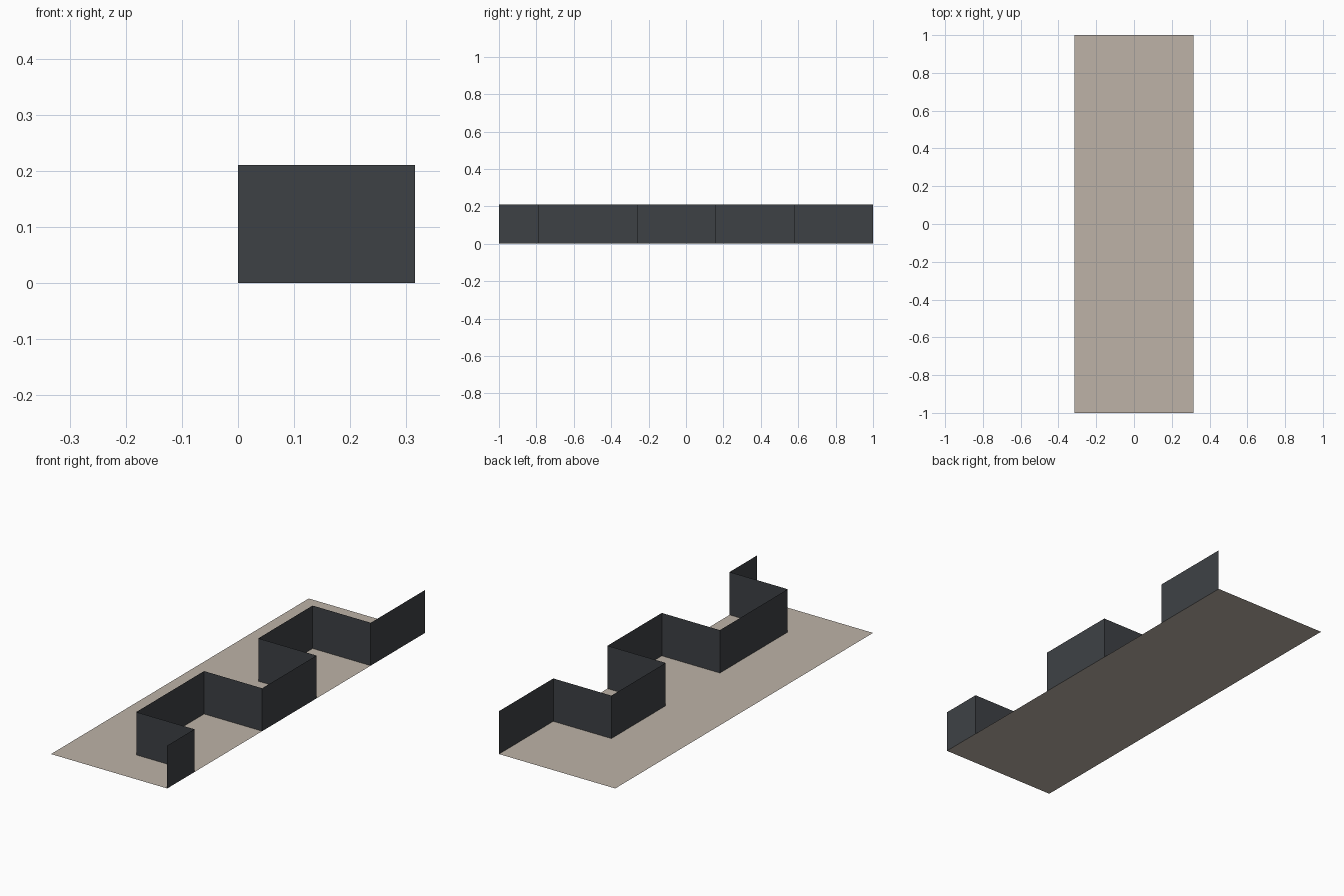
import bpy, bmesh

if "Cube" in bpy.data.objects:
    bpy.data.objects.remove(bpy.data.objects["Cube"])

U = 2 / 9.5          # layout module
X = 1.5 * U          # half width of the floor
H = U                # wall height


def material(name, rgb):
    m = bpy.data.materials.new(name)
    m.diffuse_color = (*rgb, 1)
    m.use_nodes = True
    m.node_tree.nodes["Principled BSDF"].inputs["Base Color"].default_value = m.diffuse_color
    return m


def finish(bm, name, mat):
    mesh = bpy.data.meshes.new(name)
    bm.to_mesh(mesh)
    bm.free()
    mesh.materials.append(mat)
    ob = bpy.data.objects.new(name, mesh)
    bpy.context.collection.objects.link(ob)
    return ob


# Stepped edge of the floor, front to back: (x, y)
steps = [-1, -1 + U, -1 + 3.5 * U, -1 + 5.5 * U, -1 + 7.5 * U, 1]
path = []
for i, (a, b) in enumerate(zip(steps, steps[1:])):
    x = X if i % 2 == 0 else 0
    path += [(x, a), (x, b)]

# Floor: flat sheet with two notches
bm = bmesh.new()
outline = path + [(-X, 1), (-X, -1)]
bm.faces.new([bm.verts.new((x, y, 0)) for x, y in outline])
bmesh.ops.triangulate(bm, faces=bm.faces[:])
finish(bm, "floor", material("beige floor", (0.51, 0.45, 0.39)))

# Wall: thin sheet standing along the stepped edge
bm = bmesh.new()
vs = [bm.verts.new((x, y, 0)) for x, y in path]
edges = [bm.edges.new(p) for p in zip(vs, vs[1:])]
ext = bmesh.ops.extrude_edge_only(bm, edges=edges)
bmesh.ops.translate(bm, vec=(0, 0, H),
                    verts=[g for g in ext["geom"] if isinstance(g, bmesh.types.BMVert)])
bmesh.ops.recalc_face_normals(bm, faces=bm.faces[:])
# face the open side of the steps
if sum(f.normal.x * f.calc_area() for f in bm.faces) < 0:
    bmesh.ops.reverse_faces(bm, faces=bm.faces[:])
finish(bm, "stepped_wall", material("dark slate wall", (0.048, 0.053, 0.060)))
